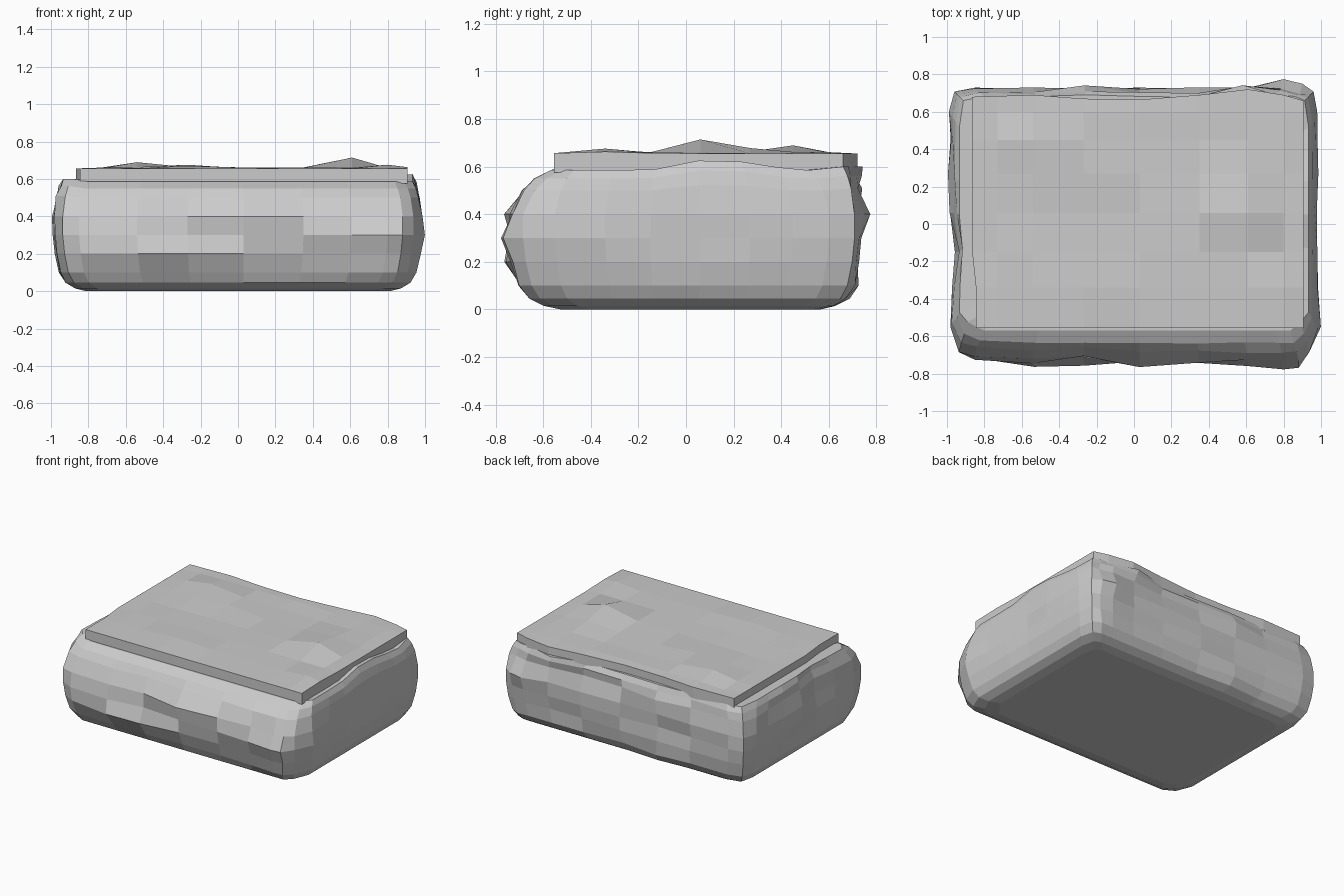
import bpy, math, random
from mathutils import Vector

if "Cube" in bpy.data.objects:
    bpy.data.objects.remove(bpy.data.objects["Cube"])

random.seed(4)
XS = [-0.85, -0.54, -0.27, 0.03, 0.35, 0.61, 0.80]
YS = [-0.55, -0.34, -0.15, 0.06, 0.27, 0.45, 0.60]


def make_object(name, verts, faces):
    mesh = bpy.data.meshes.new(name)
    mesh.from_pydata(verts, [], faces)
    mesh.update()
    obj = bpy.data.objects.new(name, mesh)
    bpy.context.collection.objects.link(obj)
    return obj


def interp(table, t):
    for (a, va), (b, vb) in zip(table, table[1:]):
        if t <= b:
            return va + (vb - va) * max(0, (t - a) / (b - a))
    return table[-1][1]


# Rounded height profile: (z, inset)
PROFILE = [(0.0, 0.17), (0.015, 0.11), (0.045, 0.06), (0.10, 0.03), (0.20, 0.01),
           (0.30, 0.0), (0.40, 0.0), (0.50, 0.02), (0.55, 0.055), (0.585, 0.11)]

# Chipped bumps and hollows: side, position along it, z, outward amount
BUMPS = [("front", -0.54, 0.20, 0.055), ("front", -0.27, 0.20, 0.03),
         ("front", -0.20, 0.45, -0.03), ("front", 0.03, 0.40, 0.025),
         ("front", 0.35, 0.40, 0.015), ("front", 0.61, 0.30, 0.035),
         ("front", 0.82, 0.30, 0.055), ("front", -0.85, 0.45, -0.03),
         ("front", -0.20, 0.32, -0.03), ("back", 0.80, 0.40, 0.055),
         ("back", 0.61, 0.585, 0.06), ("back", -0.27, 0.10, 0.03),
         ("back", -0.27, 0.50, 0.03), ("back", 0.35, 0.50, -0.02),
         ("left", -0.20, 0.25, -0.04), ("left", -0.20, 0.40, -0.05),
         ("left", -0.20, 0.52, -0.04), ("left", 0.27, 0.40, 0.012),
         ("right", 0.06, 0.30, -0.01), ("right", -0.55, 0.30, 0.015)]
LEVEL_STEP = {0.30: -0.012, 0.50: -0.015}


def top_height(x, y):
    # Gentle ridge that lifts the rim towards the right
    lift = interp([(-0.15, 0), (0.06, 0.042), (0.27, 0.035), (0.45, 0)], y)
    return lift * max(0, min(1, x / 0.6))


def outward(side, t, z):
    d = LEVEL_STEP.get(z, 0) if side == "back" else 0
    for s, u, h, amount in BUMPS:
        if s == side:
            d += amount * math.exp(-((t - u) / 0.13) ** 2 - ((z - h) / 0.075) ** 2)
    rough = {"front": 0.012, "back": 0.012, "left": 0.008, "right": 0.004}[side]
    if 0.05 < z < 0.57:
        d += random.uniform(-rough, rough)
    return d


def ring(z, inset):
    hx, hy = 0.982, 0.73
    top = max(0, (z - 0.4) / 0.18)
    front_in = inset * (1.2 - 0.2 * top) + 0.05 * top
    back_in = inset * (1 - 0.55 * top)
    side_in = inset * (1 - 0.55 * top)
    fx, back, front = hx - side_in, hy - back_in, -hy + front_in
    c, b = 0.045, 0.022
    pts = [Vector((-fx + c, front + c, z))]
    pts += [Vector((x * fx / hx, front - outward("front", x, z), z)) for x in XS + [0.88]]
    pts += [Vector((fx - c, front + c, z))]
    pts += [Vector((fx + outward("right", y, z), y * (back - front) / 1.46, z)) for y in YS]
    pts += [Vector((fx - b, back - b, z))]
    pts += [Vector((x * fx / hx, back + outward("back", x, z), z)) for x in ([*XS, 0.9])[::-1]]
    pts += [Vector((-fx + b, back - b, z))]
    pts += [Vector((-fx - outward("left", y, z), y * (back - front) / 1.46, z)) for y in YS[::-1]]
    for p in pts:
        rise = 0.015 if p.y > 0.62 or p.x < -0.88 else 0
        p.z += (top_height(p.x, p.y) + rise) * min(1, top)
    return pts


# Lumpy rounded stone body
verts, faces = [], []
for z, inset in PROFILE:
    verts += ring(z, inset)
n = len(verts) // len(PROFILE)
for k in range(len(PROFILE) - 1):
    for i in range(n):
        j = (i + 1) % n
        faces.append((k * n + i, k * n + j, (k + 1) * n + j, (k + 1) * n + i))
faces.append(tuple(range(n))[::-1])
centre = len(verts)
verts.append(Vector((0, 0, 0.59)))
base = (len(PROFILE) - 1) * n
faces += [(base + i, base + (i + 1) % n, centre) for i in range(n)]
make_object("stone_body", verts, faces)

# Uneven flat slab on top
sx = [-0.865, -0.73] + XS[1:] + [0.905]
sy = [-0.555] + YS[1:] + [0.69]
PEAKS = [(0.61, 0.06, 0.055), (-0.54, 0.45, 0.033), (-0.27, -0.34, 0.01),
         (-0.27, 0.27, 0.018), (0.61, 0.27, 0.015), (0.80, -0.34, 0.015)]
back_edge = [(-0.86, 0.68), (-0.54, 0.69), (-0.27, 0.67), (0.03, 0.665),
             (0.35, 0.69), (0.61, 0.72), (0.80, 0.69), (0.90, 0.66)]
top, bottom = [], []
for j, y in enumerate(sy):
    for i, x in enumerate(sx):
        px = x
        if i == 0:
            px += 0.02 if y < -0.2 else 0
        py = interp(back_edge, x) if j == len(sy) - 1 else y
        z = 0.656
        for a, b, h in PEAKS:
            z += h * math.exp(-((x - a) / 0.12) ** 2 - ((y - b) / 0.12) ** 2)
        if 0 < i < len(sx) - 1 and 0 < j < len(sy) - 1:
            z += random.uniform(-0.003, 0.006)
        top.append((px, py, z))
        bottom.append((px, py, 0.575 + top_height(x, y)))
w, h, m = len(sx), len(sy), len(top)
faces = []
for j in range(h - 1):
    for i in range(w - 1):
        a = j * w + i
        faces.append((a, a + 1, a + w + 1, a + w))
        faces.append((m + a + w, m + a + w + 1, m + a + 1, m + a))
rim = [*range(w), *[j * w + w - 1 for j in range(1, h)],
       *[(h - 1) * w + i for i in range(w - 2, -1, -1)], *[j * w for j in range(h - 2, 0, -1)]]
for a, b in zip(rim, rim[1:] + rim[:1]):
    faces.append((m + a, m + b, b, a))
make_object("top_slab", top + bottom, faces)
